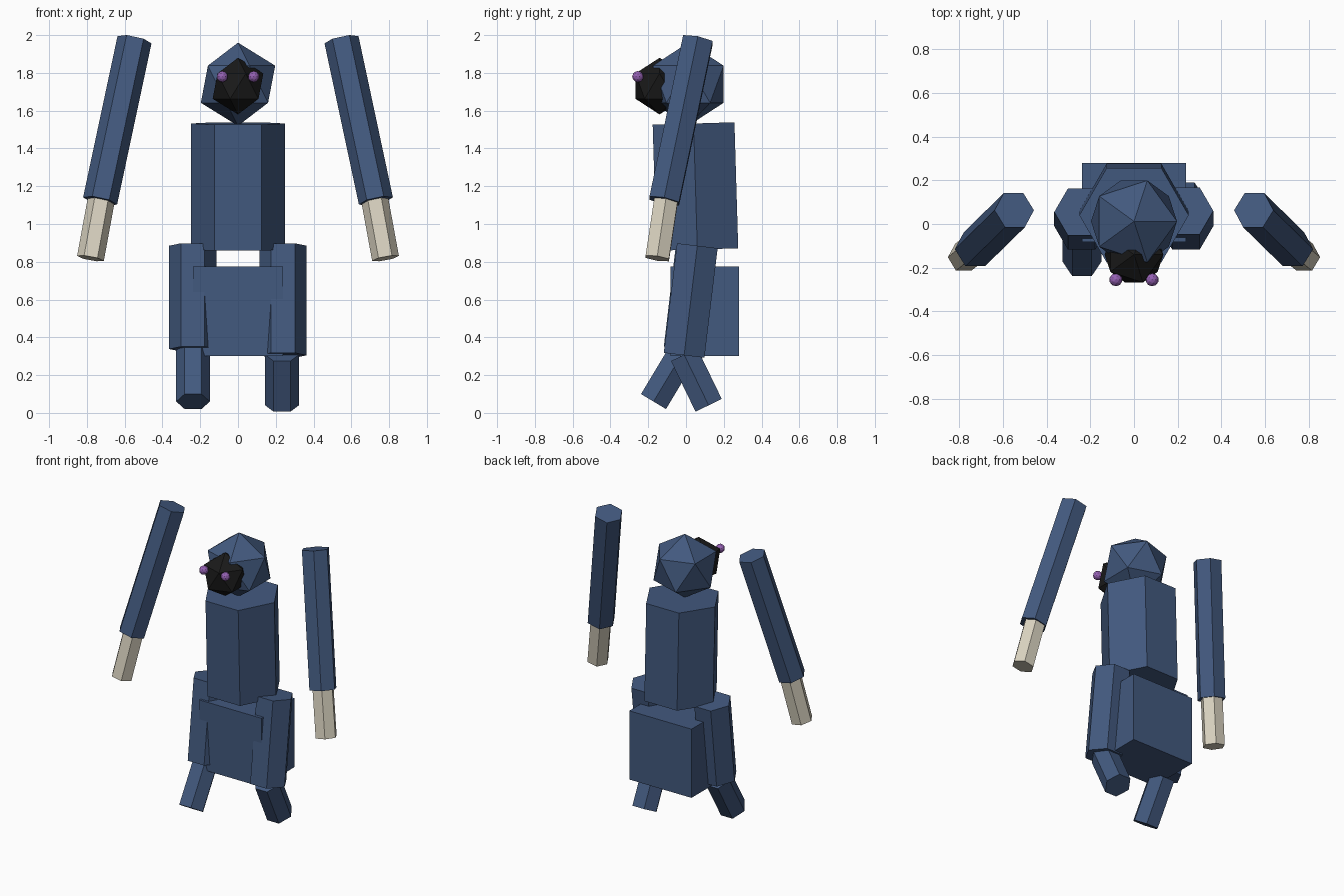
import bpy, bmesh, math
from mathutils import Vector, Euler

cube = bpy.data.objects.get("Cube")
if cube:
    bpy.data.objects.remove(cube, do_unlink=True)


def material(name, rgb):
    mat = bpy.data.materials.new(name)
    mat.use_nodes = True
    color = (*rgb, 1)
    mat.diffuse_color = color
    bsdf = next(n for n in mat.node_tree.nodes if n.type == "BSDF_PRINCIPLED")
    bsdf.inputs["Base Color"].default_value = color
    return mat


BLUE = material("slate blue", (0.055, 0.1, 0.21))
BLACK = material("near black", (0.01, 0.01, 0.01))
BEIGE = material("beige", (0.7, 0.65, 0.53))
PURPLE = material("purple", (0.3, 0.12, 0.45))


def add_object(name, bm, mat, location):
    bmesh.ops.recalc_face_normals(bm, faces=bm.faces)
    mesh = bpy.data.meshes.new(name)
    bm.to_mesh(mesh)
    bm.free()
    mesh.materials.append(mat)
    obj = bpy.data.objects.new(name, mesh)
    obj.location = location
    bpy.context.collection.objects.link(obj)
    return obj


def hex_prism(name, bottom, top, radius, mat=BLUE):
    """Six-sided bar between two points, with corners pointing along x."""
    bottom, top = Vector(bottom), Vector(top)
    axis = top - bottom
    length = axis.length
    bm = bmesh.new()
    rings = []
    for z in (-length / 2, length / 2):
        rings.append([bm.verts.new((radius * math.cos(i * math.pi / 3),
                                    radius * math.sin(i * math.pi / 3), z))
                      for i in range(6)])
        bm.faces.new(rings[-1])
    for i in range(6):
        j = (i + 1) % 6
        bm.faces.new((rings[0][i], rings[0][j], rings[1][j], rings[1][i]))
    obj = add_object(name, bm, mat, (bottom + top) / 2)
    obj.rotation_euler = Euler((-math.asin(axis.y / length),
                                math.atan2(axis.x, axis.z), 0))
    return obj


def ball(name, location, radius, mat, detail=1):
    bm = bmesh.new()
    bmesh.ops.create_icosphere(bm, subdivisions=detail, radius=radius)
    return add_object(name, bm, mat, location)


def box(name, low, high, mat=BLUE):
    low, high = Vector(low), Vector(high)
    bm = bmesh.new()
    bmesh.ops.create_cube(bm, size=1)
    bmesh.ops.scale(bm, vec=high - low, verts=bm.verts)
    return add_object(name, bm, mat, (low + high) / 2)


# Head and face
ball("head", (0, 0.012, 1.74), 0.22, BLUE)
ball("face_mask", (0, -0.14, 1.73), 0.15, BLACK)

# Body
hex_prism("torso", (0, 0.06, 0.865), (0, 0.04, 1.532), 0.25)
box("hips", (-0.238, -0.083, 0.3), (0.238, 0.28, 0.775))

# Paired eyes, arms and hands
for side, s in (("left", 1), ("right", -1)):
    ball(side + "_eye", (0.083 * s, -0.255, 1.78), 0.03, PURPLE, 2)
    hex_prism(side + "_arm", (0.73 * s, -0.115, 1.122),
              (0.548 * s, 0.063, 1.975), 0.092)
    hex_prism(side + "_hand", (0.781 * s, -0.152, 0.818),
              (0.72 * s, -0.102, 1.15), 0.072, BEIGE)

# Striding legs: left foot back, right foot forward
hex_prism("left_thigh", (0.238, -0.01, 0.305), (0.238, 0.06, 0.885), 0.125)
hex_prism("right_thigh", (-0.24, -0.01, 0.338), (-0.24, 0.055, 0.885), 0.125)
hex_prism("left_shin", (0.233, 0.12, 0.04), (0.233, -0.01, 0.308), 0.089)
hex_prism("right_shin", (-0.238, -0.172, 0.06), (-0.238, -0.01, 0.33), 0.089)
